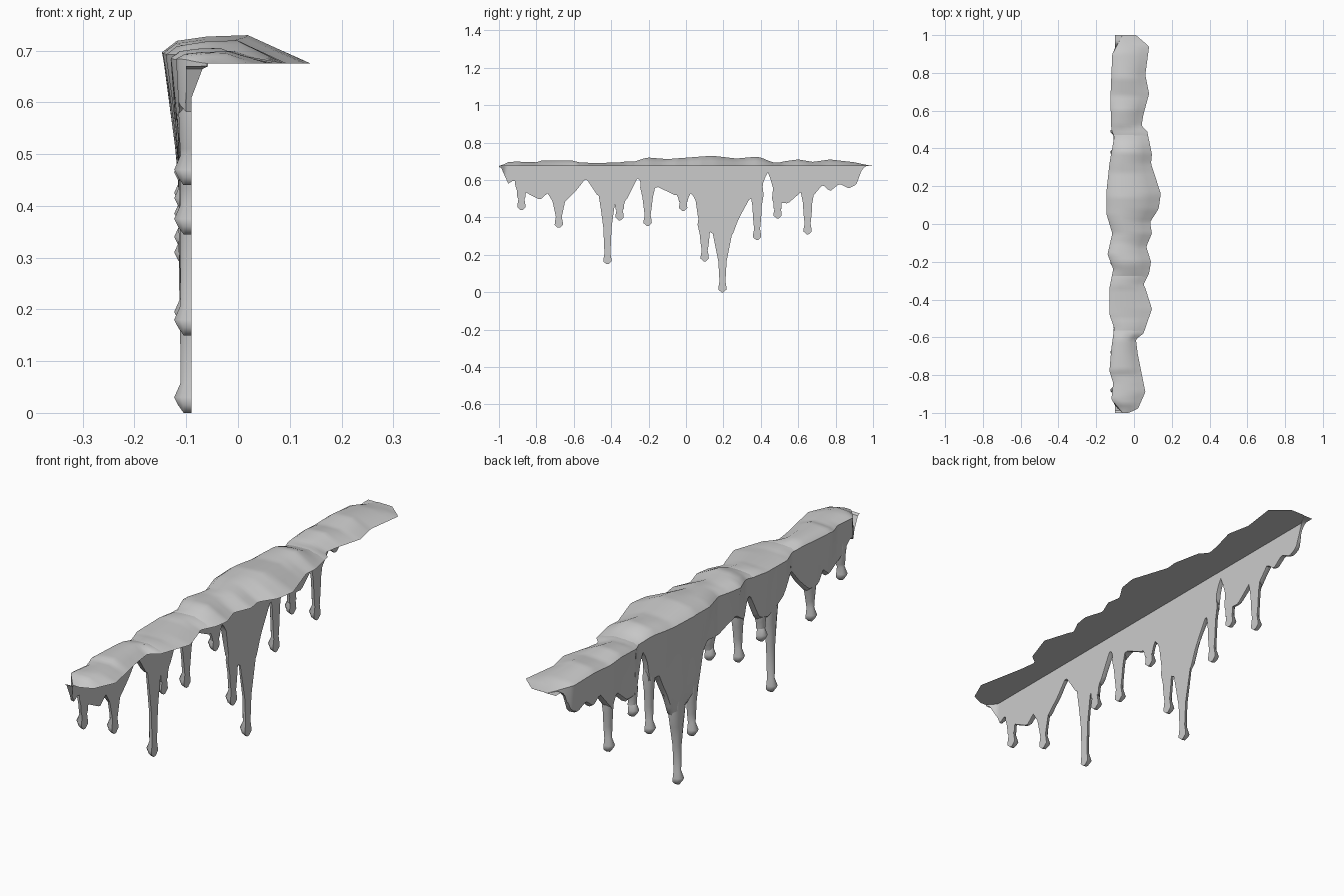
import bpy, bmesh, math

if "Cube" in bpy.data.objects:
    bpy.data.objects.remove(bpy.data.objects["Cube"])

LEDGE = 0.675   # height of the flat underside
BACK = -0.09    # flat plane behind the hanging curtain

mat = bpy.data.materials.new("pale grey")
mat.use_nodes = True
grey = (0.6, 0.6, 0.6, 1)
mat.diffuse_color = grey
mat.node_tree.nodes["Principled BSDF"].inputs["Base Color"].default_value = grey

# Outlines along the length, as (y, value)
right_edge = [(-1, -.03), (-.98, .02), (-.89, .06), (-.79, .04), (-.69, .02), (-.61, .01),
              (-.58, .05), (-.45, .095), (-.34, .06), (-.32, .05), (-.26, .08), (-.2, .09),
              (-.12, .065), (-.05, .095), (.01, .085), (.08, .13), (.16, .142), (.32, .09),
              (.37, .095), (.49, .07), (.52, .04), (.58, .05), (.69, .08), (.79, .06),
              (.94, .08), (1, .01)]
left_edge = [(-1, -.06), (-.93, -.12), (-.84, -.11), (-.78, -.13), (-.66, -.12), (-.55, -.105),
             (-.48, -.13), (-.34, -.13), (-.24, -.11), (-.16, -.14), (-.05, -.115), (.05, -.145),
             (.16, -.147), (.32, -.13), (.46, -.105), (.5, -.12), (.66, -.125), (.9, -.115),
             (1, -.06)]
crest = [(-1, .677), (-.95, .7), (-.8, .695), (-.77, .705), (-.6, .705), (-.5, .69), (-.35, .695),
         (-.2, .72), (-.1, .712), (.14, .73), (.27, .715), (.38, .725), (.45, .705), (.5, .697),
         (.6, .71), (.68, .697), (.77, .71), (.9, .695), (1, .677)]
hem = [(-.99, .67), (-.95, .58), (-.92, .6), (-.85, .53), (-.78, .495), (-.74, .53), (-.71, .48),
       (-.65, .48), (-.59, .54), (-.535, .61), (-.475, .52), (-.38, .47), (-.32, .49),
       (-.255, .62), (-.22, .52), (-.155, .565), (-.06, .52), (.025, .53), (.05, .5), (.07, .36),
       (.14, .315), (.2, .28), (.25, .31), (.28, .39), (.34, .5), (.4, .5), (.415, .6),
       (.44, .645), (.46, .575), (.49, .48), (.545, .475), (.62, .54), (.65, .48), (.73, .575),
       (.77, .54), (.82, .58), (.87, .555), (.91, .575), (.94, .655), (.96, .674)]
# Drips: position along y, tip height, root height, root half width
drips = [(-.88, .44, .58, .035), (-.68, .345, .52, .045), (-.42, .15, .54, .05),
         (-.355, .385, .5, .035), (-.205, .355, .56, .04), (-.015, .435, .53, .04),
         (.1, .165, .36, .038), (.195, 0, .33, .055), (.38, .28, .52, .035),
         (.49, .395, .5, .03), (.65, .31, .53, .035)]
# Cross-section of the cap: (share of width from the right, share of crest height)
cap = [(0, 0), (.2, .48), (.42, 1), (.7, .95), (.9, .8), (1, .4)]


def sample(table, y):
    if y <= table[0][0]:
        return table[0][1]
    for (a, p), (b, q) in zip(table, table[1:]):
        if y <= b:
            return p + (q - p) * (y - a) / (b - a)
    return table[-1][1]


def loft(name, rings, angle):
    """Join closed rings into one capped, smooth shaded solid."""
    bm = bmesh.new()
    loops = [[bm.verts.new(p) for p in ring] for ring in rings]
    n = len(loops[0])
    for a, b in zip(loops, loops[1:]):
        for i in range(n):
            j = (i + 1) % n
            bm.faces.new((a[i], a[j], b[j], b[i]))
    bm.faces.new(loops[0])
    bm.faces.new(loops[-1])
    bmesh.ops.remove_doubles(bm, verts=bm.verts, dist=0.0005)
    bmesh.ops.triangulate(bm, faces=[f for f in bm.faces if len(f.verts) > 4])
    bmesh.ops.recalc_face_normals(bm, faces=bm.faces)
    mesh = bpy.data.meshes.new(name)
    bm.to_mesh(mesh)
    bm.free()
    mesh.materials.append(mat)
    obj = bpy.data.objects.new(name, mesh)
    bpy.context.collection.objects.link(obj)
    bpy.ops.object.select_all(action="DESELECT")
    obj.select_set(True)
    bpy.context.view_layer.objects.active = obj
    bpy.ops.object.shade_smooth_by_angle(angle=math.radians(angle))


def section(y, swell):
    """Closed outline of cap and curtain at y; swell thins it near a seam."""
    xr, xl = sample(right_edge, y), sample(left_edge, y)
    rise = (sample(crest, y) - LEDGE) * swell
    corner = max(BACK, xl + 0.002)
    low = min(sample(hem, y), LEDGE)
    fold = max(math.exp(-((y - d[0]) / 0.05) ** 2) for d in drips)
    ring = [(xr + (xl - xr) * u, y, LEDGE + rise * h) for u, h in cap]
    top = ring[-1][2]
    for f in (.12, .3, .5, .75, .94, 1):
        z = top + (low - top) * f
        flare = min(max((z - .45) / (top - .45), 0), 1)
        thin = .8 + .2 * max(fold, flare)
        x = -.113 + (xl + .113) * flare
        x = corner + (x - corner) * thin if f < 1 else -.1
        ring.append((min(x, corner), y, z))
    return ring + [(corner, y, low), (corner, y, LEDGE)]


# Four overlapping lengths of cap and curtain
pieces = {"back_length": (.44, 1), "middle_length": (-.31, .5),
          "short_length": (-.6, -.24), "front_length": (-1, -.53)}
for name, (start, end) in pieces.items():
    count = round((end - start) / .0125)
    rings = []
    for i in range(count + 1):
        y = start + (end - start) * i / count
        gap = min(y - start, end - y)
        rings.append(section(y, min(1, .3 + .7 * math.sqrt(gap / .09))))
    loft(name, rings, 40)

# Hanging drips with a swollen, pointed end and a flat back
for k, (y, tip, root, wide) in enumerate(drips):
    span = root - tip
    levels = [(tip, .006, .016), (tip + .015, .022, .027), (tip + .03, .021, .035),
              (tip + .058, .016, .022), (tip + span * .5, .022, .023),
              (tip + span * .75, wide * .7, .025), (root, wide, .026),
              (root + .06, wide * .8, .02)]
    rings = []
    for z, half, depth in levels:
        rings.append([(BACK - depth * math.sin(math.pi * s / 5),
                       y + half * math.cos(math.pi * s / 5), z) for s in range(6)])
    loft(f"drip_{k + 1}", rings, 50)
